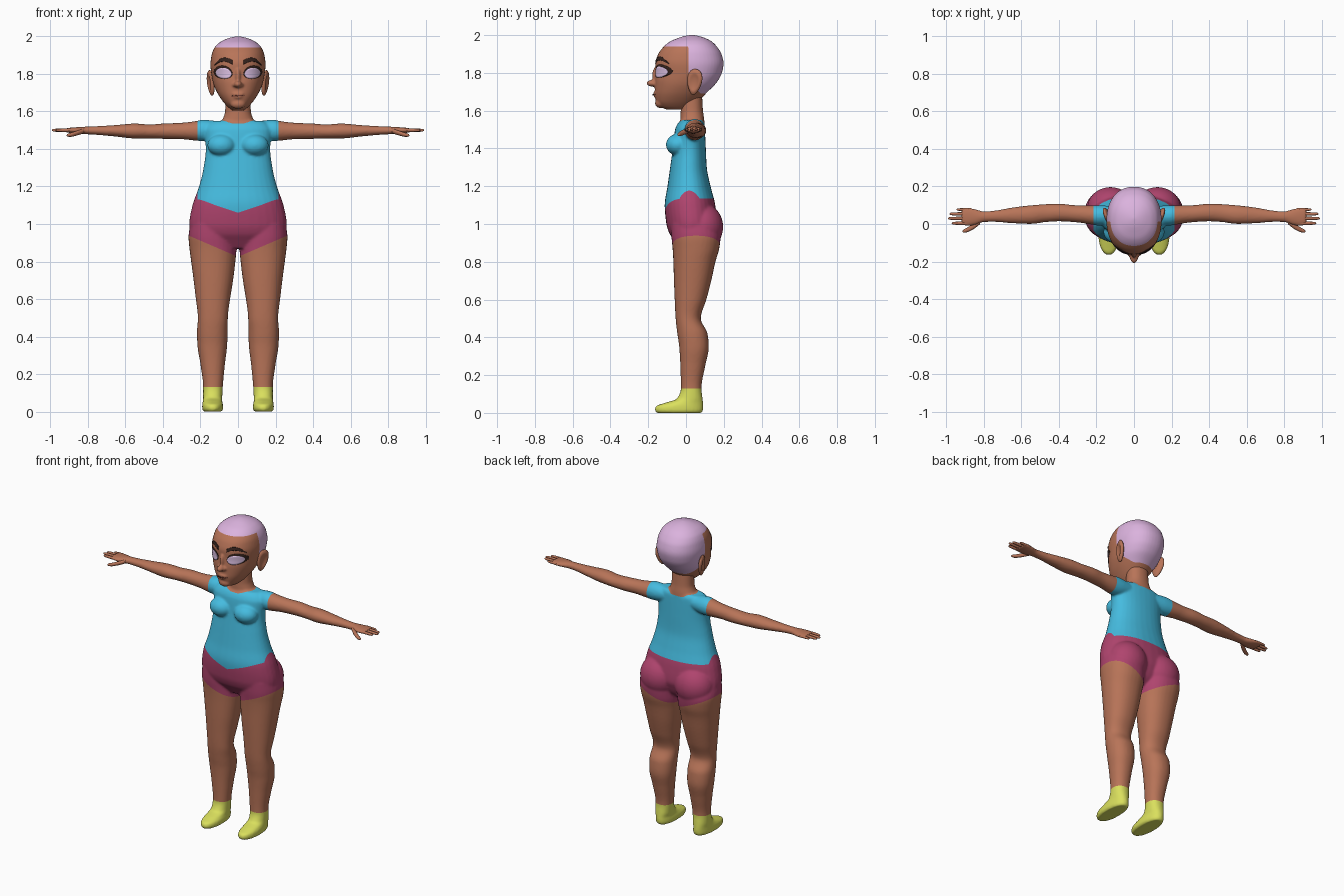
import bpy, bmesh, math
from mathutils import Vector, Matrix
from mathutils.bvhtree import BVHTree

if "Cube" in bpy.data.objects:
    bpy.data.objects.remove(bpy.data.objects["Cube"])


def material(name, rgb):
    m = bpy.data.materials.new(name)
    m.diffuse_color = (*rgb, 1)
    m.use_nodes = True
    m.node_tree.nodes["Principled BSDF"].inputs["Base Color"].default_value = m.diffuse_color
    return m


SKIN = material("brown_skin", (0.48, 0.175, 0.098))
SHIRT = material("sky_blue", (0.06, 0.50, 0.74))
SHORTS = material("raspberry", (0.43, 0.058, 0.155))
SOCK = material("lime_yellow", (0.70, 0.74, 0.11))
HAIR = material("lilac", (0.71, 0.45, 0.73))
EYE = material("pale_lilac", (0.78, 0.58, 0.84))
DARK = material("dark_brown", (0.035, 0.016, 0.012))
LIP = material("lip_brown", (0.20, 0.055, 0.038))


def dense(rows, n=6):
    """Monotone cubic interpolation of the rows."""
    def tangent(i, k):
        if i in (0, len(rows) - 1):
            j = max(i, 1)
            return (rows[j][k] - rows[j-1][k]) / (rows[j][0] - rows[j-1][0])
        a = (rows[i][k] - rows[i-1][k]) / (rows[i][0] - rows[i-1][0])
        b = (rows[i+1][k] - rows[i][k]) / (rows[i+1][0] - rows[i][0])
        return 2 * a * b / (a + b) if a * b > 0 else 0
    out = []
    for i in range(len(rows) - 1):
        p, q = rows[i], rows[i+1]
        h = q[0] - p[0]
        for j in range(n):
            t = j / n
            r = [p[0] + h * t]
            for k in range(1, 5):
                r.append(p[k] * (2*t**3 - 3*t*t + 1) + q[k] * (3*t*t - 2*t**3)
                         + h * tangent(i, k) * (t**3 - 2*t*t + t)
                         + h * tangent(i+1, k) * (t**3 - t*t))
            out.append(r)
    return out + [list(rows[-1])]


def loft(bm, rows, axis='z', side=1, seg=32, power=2.2):
    """Rows are (position, low a, high a, low b, high b) along z or x."""
    rings = []
    for t, a0, a1, b0, b1 in dense(rows):
        ring = []
        for i in range(seg):
            c, s = (f(2 * math.pi * i / seg) for f in (math.cos, math.sin))
            c, s = (math.copysign(abs(v) ** (2 / power), v) for v in (c, s))
            a, b = (a0+a1)/2 + (a1-a0)/2 * c, (b0+b1)/2 + (b1-b0)/2 * s
            p = (a * side, b, t) if axis == 'z' else (t * side, a, b)
            ring.append(bm.verts.new(p))
        rings.append(ring)
    for r, q in zip(rings, rings[1:]):
        for i in range(seg):
            j = (i + 1) % seg
            bm.faces.new((r[i], r[j], q[j], q[i]))
    bm.faces.new(rings[0])
    bm.faces.new(rings[-1])


def ball(bm, centre, radii):
    m = Matrix.Translation(centre) @ Matrix.Diagonal((*radii, 1))
    return bmesh.ops.create_uvsphere(bm, u_segments=32, v_segments=20, radius=1, matrix=m)["verts"]


def finish(bm, name, mats):
    bmesh.ops.recalc_face_normals(bm, faces=bm.faces[:])
    for f in bm.faces:
        f.smooth = True
    me = bpy.data.meshes.new(name)
    bm.to_mesh(me)
    bm.free()
    for m in mats:
        me.materials.append(m)
    ob = bpy.data.objects.new(name, me)
    bpy.context.collection.objects.link(ob)
    return ob


def fuse(ob, voxel, steps):
    """Merge overlapping shells into one skin, returned as a bmesh."""
    r = ob.modifiers.new("fuse", 'REMESH')
    r.mode, r.voxel_size = 'VOXEL', voxel
    s = ob.modifiers.new("soften", 'SMOOTH')
    s.factor, s.iterations = 0.5, steps
    dg = bpy.context.evaluated_depsgraph_get()
    me = bpy.data.meshes.new_from_object(ob.evaluated_get(dg))
    bm = bmesh.new()
    bm.from_mesh(me)
    bpy.data.objects.remove(ob)
    return bm


def cut(bm, f):
    """Cut new edges where f changes sign."""
    val = {v: f(v.co) for v in bm.verts}
    new = []
    for e in bm.edges[:]:
        a, b = e.verts
        if (val[a] > 0) != (val[b] > 0):
            fac = val[a] / (val[a] - val[b])
            new.append(bmesh.utils.edge_split(e, a, min(max(fac, 0.02), 0.98))[1])
    bmesh.ops.connect_verts(bm, verts=new)


# Body: torso, neck, arms and legs fused into one skin
bm = bmesh.new()
torso = [(.87, .17, -.03, .09), (.91, .225, -.06, .13), (.95, .252, -.088, .15),
         (1.0, .26, -.104, .165), (1.1, .243, -.113, .155), (1.2, .208, -.098, .13),
         (1.3, .184, -.084, .11), (1.4, .172, -.07, .105), (1.5, .18, -.058, .10),
         (1.53, .165, -.045, .098), (1.55, .14, -.025, .088)]
loft(bm, [(z, -w, w, f, b) for z, w, f, b in torso])
loft(bm, [(1.5, -.10, .10, -.03, .10), (1.55, -.085, .085, -.03, .097),
          (1.6, -.069, .069, -.028, .09), (1.69, -.066, .066, -.03, .085)])
for s in (-1, 1):
    ball(bm, (s * .088, -.042, 1.42), (.075, .064, .058))
    ball(bm, (s * .125, .085, .985), (.125, .112, .125))
    loft(bm, [(0, .086, .184, -.155, .084), (.015, .078, .191, -.166, .091),
              (.035, .079, .191, -.16, .092), (.052, .084, .188, -.115, .091),
              (.075, .084, .186, -.048, .088), (.13, .081, .186, -.027, .082),
              (.25, .070, .200, -.030, .102), (.35, .058, .216, -.036, .121),
              (.42, .055, .219, -.046, .114), (.5, .054, .214, -.055, .078),
              (.6, .042, .225, -.060, .108), (.7, .026, .237, -.064, .134),
              (.8, .014, .250, -.067, .156), (.87, .008, .259, -.071, .176),
              (.93, .008, .264, -.077, .183), (1.0, .01, .255, -.08, .16)], side=s)
    loft(bm, [(.08, 0, .09, 1.46, 1.545), (.19, -.008, .10, 1.442, 1.556),
              (.22, -.004, .10, 1.444, 1.55), (.3, .008, .10, 1.452, 1.54),
              (.4, .014, .108, 1.454, 1.536), (.47, .01, .106, 1.456, 1.531),
              (.55, 0, .10, 1.456, 1.536), (.65, .004, .088, 1.466, 1.528),
              (.75, .011, .071, 1.475, 1.522), (.8, .01, .068, 1.478, 1.52),
              (.85, -.006, .081, 1.480, 1.517), (.89, -.011, .089, 1.485, 1.514),
              (.92, -.002, .086, 1.489, 1.511)], axis='x', side=s, power=2)
bm = fuse(finish(bm, "body_shells", []), .007, 6)


def shirt(p):
    t = min(max((p.y + .1) / .15, 0), 1)
    hem = (1.06 + .33 * abs(p.x)) * (1 - t) + 1.135 * t
    collar = max(1.535 - p.z, .08 * (math.hypot(p.x / .095, (p.y - .03) / .072) - 1))
    return min(p.z - hem, .215 - abs(p.x), collar)


def shorts(p):
    return p.z - .825 - .43 * abs(p.x)


def sock(p):
    return .13 - p.z


for rule in (shirt, shorts, sock):
    cut(bm, rule)
for f in bm.faces:
    c = f.calc_center_median()
    f.material_index = (1 if shirt(c) > 0 else 3 if sock(c) > 0
                        else 2 if shorts(c) > 0 and c.z < 1.25 else 0)
finish(bm, "body", [SKIN, SHIRT, SHORTS, SOCK])

# Fingers and thumbs
for s, label in ((-1, "left"), (1, "right")):
    bm = bmesh.new()
    for y, tip, r in ((.077, .947, .008), (.054, .984, .009), (.030, .992, .009), (.004, .972, .009)):
        rows = [(x, y - q, y + q, 1.5 - q, 1.5 + q) for x, q in
                ((.88, r), (tip - .03, r * .95), (tip - .008, r * .75), (tip - .002, r * .45), (tip, r * .1))]
        loft(bm, rows, 'x', s, 12, 2)
    loft(bm, [(.82, .0, .03, 1.485, 1.51), (.86, -.03, 0, 1.472, 1.497),
              (.895, -.045, -.022, 1.465, 1.485), (.91, -.046, -.031, 1.466, 1.48),
              (.914, -.041, -.037, 1.471, 1.475)], 'x', s, 12, 2)
    finish(bm, label + "_fingers", [SKIN])

# Head with nose, lips and cropped hair
bm = bmesh.new()
skull = [(1.605, .03, -.10, .01), (1.62, .05, -.135, .03), (1.65, .078, -.158, .065),
         (1.70, .111, -.165, .115), (1.75, .132, -.165, .163), (1.80, .142, -.16, .190),
         (1.85, .147, -.162, .199), (1.90, .141, -.147, .188), (1.94, .126, -.117, .163),
         (1.967, .10, -.083, .135), (1.985, .067, -.04, .10), (1.996, .034, -.005, .065),
         (2.001, .006, .025, .035)]
loft(bm, [(z, -w, w, f, b) for z, w, f, b in skull], seg=48)
ball(bm, (0, -.176, 1.745), (.021, .034, .018))
ball(bm, (0, -.158, 1.785), (.014, .022, .048))
ball(bm, (0, -.158, 1.693), (.034, .016, .010))
ball(bm, (0, -.154, 1.677), (.028, .017, .010))
ball(bm, (0, -.138, 1.64), (.04, .026, .026))
for s in (-1, 1):
    ball(bm, (s * .018, -.165, 1.742), (.012, .018, .011))
bm = fuse(finish(bm, "head_shells", []), .006, 4)
bm.normal_update()
face_tree = BVHTree.FromBMesh(bm)


def hair(p):
    return max(p.z - 1.94, min(p.y - .012, p.z - 1.69 - max(0, .08 - p.y)))


cut(bm, hair)
for f in bm.faces:
    f.material_index = int(hair(f.calc_center_median()) > 0)
finish(bm, "head", [SKIN, HAIR])

# Ears, hollowed on the outside
for s, label in ((-1, "left"), (1, "right")):
    bm = bmesh.new()
    vs = ball(bm, (0, 0, 0), (1, 1, 1))
    for v in vs:
        if v.co.x * s > .72:
            v.co.x = s * (.72 - 1.6 * (v.co.x * s - .72))
        v.co.y *= 1 + .25 * v.co.z
    bm.transform(Matrix.Translation((s * .145, .045, 1.752))
                 @ Matrix.Rotation(s * -.30, 4, 'Z') @ Matrix.Rotation(s * .08, 4, 'Y')
                 @ Matrix.Rotation(-.15, 4, 'X') @ Matrix.Diagonal((.017, .040, .069, 1)))
    finish(bm, label + "_ear", [SKIN])


def plate(name, shape, mat, lift, side=1, n=24, m=6):
    """Thin face detail laid on the head; shape(t) gives x, low z, high z."""
    bm = bmesh.new()
    grid = []
    for i in range(n + 1):
        x, lo, hi = shape(i / n)
        col = []
        for j in range(m + 1):
            z = lo + (hi - lo) * j / m
            hit = face_tree.ray_cast(Vector((x * side, -1, z)), Vector((0, 1, 0)))[0]
            col.append(bm.verts.new((x * side, (hit.y if hit else 0) - lift, z)))
        grid.append(col)
    for a, b in zip(grid, grid[1:]):
        for j in range(m):
            bm.faces.new((a[j], b[j], b[j+1], a[j+1]))
    bmesh.ops.remove_doubles(bm, verts=bm.verts[:], dist=1e-5)
    bmesh.ops.recalc_face_normals(bm, faces=bm.faces[:])
    if sum(f.normal.y for f in bm.faces) > 0:
        bmesh.ops.reverse_faces(bm, faces=bm.faces[:])
    ob = finish(bm, name, [mat])
    th = ob.modifiers.new("thickness", 'SOLIDIFY')
    th.thickness, th.offset = .003, -1


def oval(cx, cz, rx, up, down):
    def shape(t):
        a = math.pi * t
        x, h = cx - rx * math.cos(a), math.sin(a)
        tilt = .08 * (x - cx)
        return x, cz + tilt - down * h, cz + tilt + up * h
    return shape


def brow(t):
    x = .03 + .094 * t
    z = 1.862 + .055 * t - .068 * t ** 2.4
    h = .011 * (1 - .75 * t ** 3)
    return x, z - h, z + h


for s, label in ((-1, "left"), (1, "right")):
    plate(label + "_lashes", oval(.080, 1.806, .050, .038, .031), DARK, .003, s)
    plate(label + "_eye", oval(.077, 1.804, .042, .029, .029), EYE, .006, s)
    plate(label + "_eyebrow", brow, DARK, .004, s)
plate("mouth", oval(0, 1.685, .036, .003, .003), LIP, .003)
